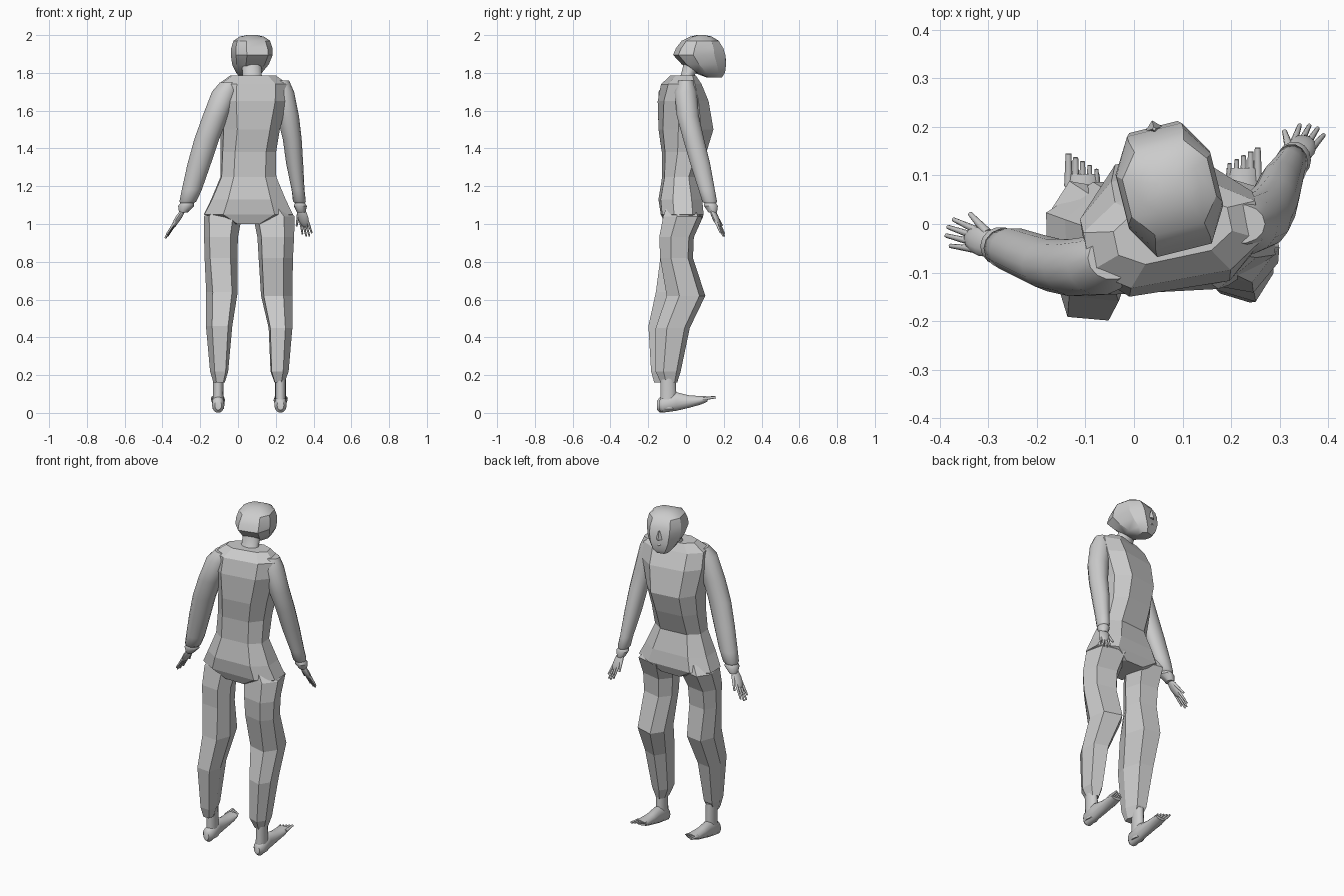
import bpy, bmesh, math
from mathutils import Vector, Matrix

if "Cube" in bpy.data.objects:
    bpy.data.objects.remove(bpy.data.objects["Cube"])

OCT = [(1, -.45), (1, .45), (.58, 1), (-.58, 1), (-1, .45), (-1, -.45), (-.58, -1), (.58, -1)]
HEX = [(1, -.3), (.75, .75), (-.5, 1), (-1, .3), (-.75, -.8), (.5, -1)]
ROUND = [(math.cos(i * math.pi / 7), math.sin(i * math.pi / 7)) for i in range(14)]


def finish(name, bm, smooth=None):
    bmesh.ops.recalc_face_normals(bm, faces=bm.faces)
    me = bpy.data.meshes.new(name)
    bm.to_mesh(me)
    bm.free()
    ob = bpy.data.objects.new(name, me)
    bpy.context.collection.objects.link(ob)
    if smooth:
        bpy.ops.object.select_all(action='DESELECT')
        ob.select_set(True)
        bpy.context.view_layer.objects.active = ob
        bpy.ops.object.shade_smooth_by_angle(angle=math.radians(smooth))
    return ob


def loft(name, rings, prof, axis='Z', twist=(0, 0), smooth=None):
    """Rings are (x, y, z, half width, half depth), stacked along Z or Y."""
    bm = bmesh.new()
    loops = []
    for i, (x, y, z, a, b) in enumerate(rings):
        t = i / (len(rings) - 1)
        ang = math.radians(twist[0] * (1 - t) + twist[1] * t)
        loop = []
        for u, v in prof:
            p = Vector((u * a, v * b, 0))
            p = Matrix.Rotation(ang, 3, 'Z') @ p if axis == 'Z' else Vector((p.x, 0, p.y))
            loop.append(bm.verts.new(p + Vector((x, y, z))))
        loops.append(loop)
    n = len(prof)
    for l0, l1 in zip(loops, loops[1:]):
        for j in range(n):
            bm.faces.new((l0[j], l0[(j + 1) % n], l1[(j + 1) % n], l1[j]))
    bm.faces.new(loops[0])
    bm.faces.new(loops[-1])
    return finish(name, bm, smooth)


def spike(bm, a, b, r0, r1):
    """Tapered finger or toe from a to b."""
    d = b - a
    m = Matrix.Translation((a + b) / 2) @ d.to_track_quat('Z', 'Y').to_matrix().to_4x4()
    bmesh.ops.create_cone(bm, cap_ends=True, segments=8, radius1=r0, radius2=r1, depth=d.length, matrix=m)


# Torso
loft('torso', [(.055, -.02, 1.0, .10, .09), (.055, -.02, 1.05, .235, .11), (.055, -.03, 1.13, .195, .11),
               (.055, -.035, 1.25, .145, .085), (.055, -.01, 1.38, .142, .11), (.065, 0, 1.5, .15, .135),
               (.075, -.015, 1.65, .18, .12), (.08, -.025, 1.74, .18, .09), (.08, -.015, 1.785, .12, .055)],
     OCT, twist=(0, 12))

# Neck
loft('neck', [(.075, -.01, 1.75, .075, .05), (.075, .01, 1.79, .05, .038), (.072, .04, 1.86, .055, .05)],
     ROUND, smooth=40)

# Head
HX = .073
loft('head', [(.05, .15, 1.775, .035, .035), (.058, .125, 1.80, .062, .075), (.066, .095, 1.845, .088, .108),
              (HX, .07, 1.895, .1, .128), (HX, .072, 1.93, .1, .115), (HX, .075, 1.97, .09, .088),
              (HX, .08, 1.992, .06, .05), (HX, .08, 2.0, .025, .02)],
     OCT, twist=(14, 14), smooth=28)

# Eyes
turn = Matrix.Translation((HX, .07, 1.895)) @ Matrix.Rotation(math.radians(14), 4, 'Z')
for side in (-1, 1):
    bm = bmesh.new()
    bmesh.ops.create_uvsphere(bm, u_segments=12, v_segments=8, radius=1, matrix=turn @ Matrix.Translation(
        (side * .052, .106, .01)) @ Matrix.Rotation(-side * .6, 4, 'Z') @ Matrix.Diagonal((.02, .011, .012, 1)))
    finish('eye', bm, 60)

# Nose
bm = bmesh.new()
bmesh.ops.create_cone(bm, cap_ends=True, segments=4, radius1=.018, radius2=.004, depth=.05,
                      matrix=turn @ Matrix.Translation((0, .13, -.005)))
finish('nose', bm)

# Lips
for i, dz in enumerate((-.064, -.078)):
    bm = bmesh.new()
    bmesh.ops.create_uvsphere(bm, u_segments=12, v_segments=6, radius=1, matrix=turn @ Matrix.Translation(
        (0, .122 - i * .006, dz)) @ Matrix.Diagonal((.034, .014, .008, 1)))
    finish('lip', bm, 60)

# Arms with loose sleeves and gathered cuffs
arms = {
    'left_arm': [(-.045, -.07, 1.75, .05, .045), (-.07, -.085, 1.7, .068, .062), (-.12, -.09, 1.57, .068, .06),
                 (-.165, -.085, 1.45, .066, .055), (-.205, -.07, 1.32, .062, .05), (-.245, -.055, 1.18, .053, .047),
                 (-.265, -.05, 1.12, .045, .042), (-.27, -.048, 1.11, .036, .034), (-.275, -.046, 1.095, .042, .04),
                 (-.29, -.04, 1.06, .022, .026)],
    'right_arm': [(.22, .0, 1.76, .05, .04), (.235, -.002, 1.7, .062, .06), (.265, .01, 1.57, .058, .06),
                  (.287, .04, 1.45, .05, .057), (.30, .075, 1.32, .045, .054), (.318, .11, 1.18, .034, .044),
                  (.325, .125, 1.12, .034, .04), (.328, .128, 1.11, .027, .032), (.33, .132, 1.095, .035, .038),
                  (.335, .142, 1.06, .022, .022)],
}
for name, rings in arms.items():
    loft(name, rings, ROUND, smooth=45)


# Hands
def hand(name, wrist, tip, spread):
    w, t, s = Vector(wrist), Vector(tip), Vector(spread).normalized()
    d = t - w
    bm = bmesh.new()
    q = Matrix((s, d.normalized().cross(s).normalized(), d.normalized())).transposed().to_4x4()
    bmesh.ops.create_uvsphere(bm, u_segments=12, v_segments=8, radius=1, matrix=Matrix.Translation(
        w + d * .3) @ q @ Matrix.Diagonal((.03, .015, .062, 1)))
    for k, reach in zip((-1.5, -.5, .5, 1.5), (.88, 1, 1, .92)):
        spike(bm, w + d * .42 + s * k * .013, w + d * reach + s * k * .018, .008, .0045)
    spike(bm, w + d * .2 + s * .02, w + d * .62 + s * .048, .01, .005)
    finish(name, bm, 50)


hand('left_hand', (-.285, -.045, 1.08), (-.385, -.015, .925), (.2, 1, 0))
hand('right_hand', (.332, .135, 1.08), (.37, .2, .935), (-1, .35, 0))

# Legs
legs = {
    'left_leg': [(-.10, -.13, .16, .028, .042), (-.10, -.12, .22, .045, .07), (-.10, -.105, .46, .066, .1),
                 (-.085, -.05, .64, .08, .115), (-.09, -.055, .82, .085, .085), (-.09, -.05, .93, .088, .09),
                 (-.08, -.015, 1.04, .1, .105), (-.05, -.02, 1.1, .08, .08)],
    'right_leg': [(.22, -.09, .16, .028, .042), (.22, -.095, .22, .05, .065), (.225, -.07, .45, .065, .088),
                  (.205, .0, .62, .085, .1), (.2, -.05, .82, .092, .085), (.2, -.05, .93, .098, .09),
                  (.19, -.015, 1.04, .11, .105), (.16, -.02, 1.1, .08, .08)],
}
for (name, rings), tw in zip(legs.items(), (12, -6)):
    loft(name, rings, HEX, twist=(tw, 0))

# Feet and toes; the longest toe is on the outer side as seen from above
for name, cx, side, fy in (('left_foot', -.105, -1, -.012), ('right_foot', .225, 1, 0)):
    loft(name + '_ankle', [(cx, -.095, .02, .03, .045), (cx, -.093, .1, .028, .043), (cx, -.095, .21, .028, .04)],
         ROUND, smooth=45)
    loft(name, [(cx, -.142 + fy, .04, .018, .025), (cx, -.125 + fy, .042, .033, .042), (cx, -.05 + fy, .06, .032, .05),
                (cx, .02 + fy, .06, .034, .033), (cx, .08 + fy, .067, .037, .023), (cx, .115 + fy, .074, .034, .014)],
         ROUND, axis='Y', smooth=45)
    bm = bmesh.new()
    for k in range(5):
        x = cx + side * (.03 - k * .0145)
        spike(bm, Vector((x, .09 + fy, .074)), Vector((x, .157 - k * .008 + fy, .083)),
              .009 - k * .0008, .006 - k * .0005)
    finish(name + '_toes', bm, 50)
